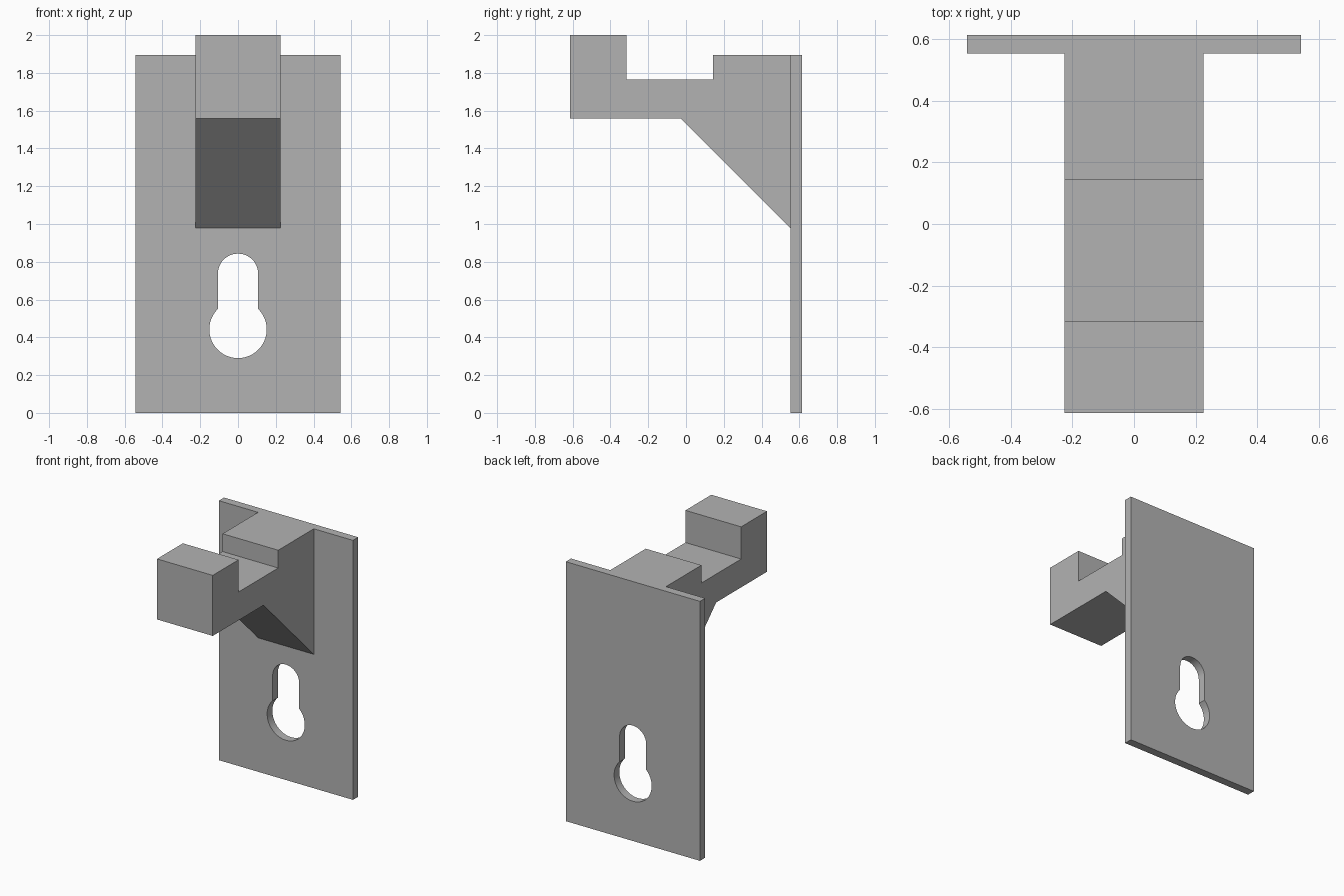
import bpy, bmesh
from math import sin, cos, pi, sqrt, asin, radians
from mathutils import Vector

if "Cube" in bpy.data.objects:
    bpy.data.objects.remove(bpy.data.objects["Cube"], do_unlink=True)

# Single matte grey
grey = bpy.data.materials.new("plain grey")
grey.use_nodes = True
colour = (0.45, 0.45, 0.45, 1)
grey.diffuse_color = colour
grey.node_tree.nodes["Principled BSDF"].inputs["Base Color"].default_value = colour


def arc(cx, cz, r, start, end, steps):
    """Points along an arc, both ends included."""
    angles = [start + (end - start) * i / steps for i in range(steps + 1)]
    return [(cx + r * cos(a), cz + r * sin(a)) for a in angles]


def prism(name, loops, place, depth):
    """Fill an outline (further loops are holes) and extrude it."""
    bm = bmesh.new()
    edges = []
    for loop in loops:
        verts = [bm.verts.new(place(u, v)) for u, v in loop]
        edges += [bm.edges.new((a, b)) for a, b in zip(verts, verts[1:] + verts[:1])]
    bmesh.ops.triangle_fill(bm, edges=edges, use_beauty=True)
    out = bmesh.ops.extrude_face_region(bm, geom=bm.faces[:], use_keep_orig=True)
    moved = [g for g in out["geom"] if isinstance(g, bmesh.types.BMVert)]
    bmesh.ops.translate(bm, verts=moved, vec=Vector(depth))
    bmesh.ops.recalc_face_normals(bm, faces=bm.faces[:])
    mesh = bpy.data.meshes.new(name)
    bm.to_mesh(mesh)
    bm.free()
    mesh.materials.append(grey)
    obj = bpy.data.objects.new(name, mesh)
    bpy.context.scene.collection.objects.link(obj)
    bpy.ops.object.select_all(action="DESELECT")
    obj.select_set(True)
    bpy.context.view_layer.objects.active = obj
    bpy.ops.object.shade_smooth_by_angle(angle=radians(30))
    return obj


half_plate, half_arm = 0.542, 0.225
plate_front, back = 0.553, 0.613
plate_top = 1.895

# Back plate with a keyhole: round slot top joined to a larger circle
slot_r, hole_r = 0.107, 0.152
slot_z, hole_z = 0.736, 0.442
join = pi - asin(sqrt(hole_r**2 - slot_r**2) / hole_r)
keyhole = arc(0, slot_z, slot_r, 0, pi, 24) + arc(0, hole_z, hole_r, join, 3 * pi - join, 40)
outline = [(-half_plate, 0), (half_plate, 0), (half_plate, plate_top), (-half_plate, plate_top)]
prism("back_plate", [outline, keyhole],
      lambda x, z: (x, plate_front, z), (0, back - plate_front, 0))

# Hook arm with raised tip and diagonal brace, drawn from the side
profile = [(-back, 1.558), (-back, 2), (-0.315, 2), (-0.315, 1.765),
           (0.143, 1.765), (0.143, plate_top), (plate_front, plate_top),
           (plate_front, 0.978), (-0.027, 1.558)]
prism("hook_arm", [profile],
      lambda y, z: (-half_arm, y, z), (2 * half_arm, 0, 0))
